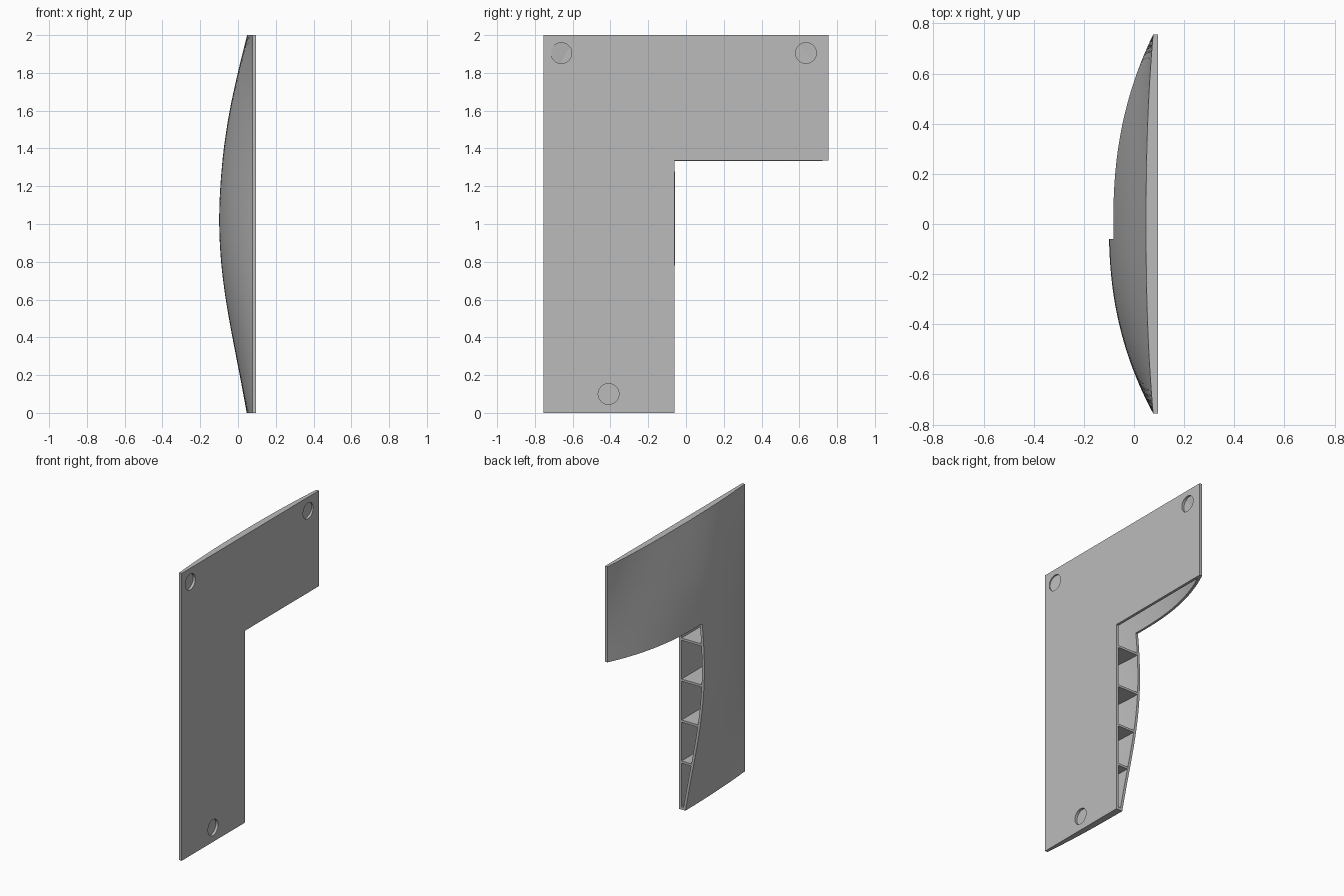
import bpy
import bmesh
import math

cube = bpy.data.objects.get("Cube")
if cube:
    bpy.data.objects.remove(cube)

grey = bpy.data.materials.new("plain grey")
grey.use_nodes = True
grey.diffuse_color = (0.5, 0.5, 0.5, 1)
grey.node_tree.nodes["Principled BSDF"].inputs["Base Color"].default_value = (0.5, 0.5, 0.5, 1)

# Main sizes: back plate span, inner corner of the L, wall thickness
HALF, TOP = 0.755, 2.0
LEG_Y, ARM_Z = -0.06, 1.335
BASE, FACE, WALL = 0.076, 0.095, 0.018
BULGE = [0.03, 0.067, 0.106, 0.141, 0.166, 0.176, 0.17, 0.151, 0.12, 0.077, 0.028]


def bulge(z):
    """Smooth bulge depth at height z."""
    n = len(BULGE) - 1
    s = min(max(z / TOP, 0), 1) * n
    i = min(int(s), n - 1)
    t = s - i
    b, c = BULGE[i], BULGE[i + 1]
    a = BULGE[i - 1] if i else 2 * b - c
    d = BULGE[i + 2] if i + 2 <= n else 2 * c - b
    return b + t / 2 * (c - a + t * (2 * a - 5 * b + 4 * c - d + t * (3 * (b - c) + d - a)))


def outer_x(y, z):
    return BASE - bulge(z) * (1 - min(abs(y) / HALF, 1) ** 2.3)


def steps(a, b, n):
    return [a + (b - a) * i / n for i in range(n + 1)]


def finish(bm, name, smooth=False):
    mesh = bpy.data.meshes.new(name)
    bm.to_mesh(mesh)
    bm.free()
    mesh.materials.append(grey)
    obj = bpy.data.objects.new(name, mesh)
    bpy.context.collection.objects.link(obj)
    if smooth:
        for p in mesh.polygons:
            p.use_smooth = True
    return obj


def prism(name, low, high):
    """Closed solid between two matching outlines."""
    bm = bmesh.new()
    a = [bm.verts.new(p) for p in low]
    b = [bm.verts.new(p) for p in high]
    bm.faces.new(a)
    bm.faces.new(b)
    for i in range(len(a)):
        j = (i + 1) % len(a)
        bm.faces.new((a[i], a[j], b[j], b[i]))
    bmesh.ops.recalc_face_normals(bm, faces=bm.faces[:])
    return finish(bm, name)


def cross_wall(name, z0, z1, y0, y1, inset):
    """Horizontal wall from the plate to the curved shell."""
    ys = steps(y0, y1, 32)

    def outline(z):
        edge = [(min(outer_x(y, z) + inset, BASE + 0.004), y, z) for y in ys]
        return edge + [(BASE + 0.006, y1, z), (BASE + 0.006, y0, z)]

    return prism(name, outline(z0), outline(z1))


# Flat L-shaped plate
corners = [(-HALF, 0), (LEG_Y, 0), (LEG_Y, ARM_Z), (HALF, ARM_Z), (HALF, TOP), (-HALF, TOP)]
plate = prism("flat_plate", [(BASE, y, z) for y, z in corners],
              [(FACE, y, z) for y, z in corners])

# Three round shallow pockets cut into the plate
cut_bm = bmesh.new()
for y, z in [(-0.66, 1.905), (0.635, 1.905), (-0.41, 0.1)]:
    ring = [cut_bm.verts.new((FACE - 0.0175, y + 0.055 * math.cos(a), z + 0.055 * math.sin(a)))
            for a in steps(0, math.tau, 40)[:-1]]
    disc = cut_bm.faces.new(ring)
    ext = bmesh.ops.extrude_face_region(cut_bm, geom=[disc], use_keep_orig=True)
    bmesh.ops.translate(cut_bm, vec=(0.05, 0, 0),
                        verts=[v for v in ext["geom"] if isinstance(v, bmesh.types.BMVert)])
bmesh.ops.recalc_face_normals(cut_bm, faces=cut_bm.faces[:])
cutter = finish(cut_bm, "pocket_cutter")
cutter.hide_render = True
cutter.hide_viewport = True
cut = plate.modifiers.new("pockets", "BOOLEAN")
cut.operation = "DIFFERENCE"
cut.solver = "EXACT"
cut.object = cutter

# Curved shell over the L footprint, thickened inward
bm = bmesh.new()
ys = steps(-HALF, LEG_Y, 24) + steps(LEG_Y, HALF, 28)[1:]
zs = steps(0, ARM_Z, 36) + steps(ARM_Z, TOP, 18)[1:]
grid = {}


def vert(y, z):
    if (y, z) not in grid:
        grid[y, z] = bm.verts.new((outer_x(y, z), y, z))
    return grid[y, z]


for y0, y1 in zip(ys, ys[1:]):
    for z0, z1 in zip(zs, zs[1:]):
        if y1 <= LEG_Y + 0.001 or z0 >= ARM_Z - 0.001:
            bm.faces.new((vert(y0, z0), vert(y0, z1), vert(y1, z1), vert(y1, z0)))
shell = finish(bm, "curved_shell", smooth=True)
thick = shell.modifiers.new("thickness", "SOLIDIFY")
thick.thickness = WALL
thick.offset = -1
split = shell.modifiers.new("sharp_edges", "EDGE_SPLIT")
split.split_angle = math.radians(40)

# Closed ends at the top and bottom
cross_wall("top_wall", TOP - WALL, TOP, -HALF, HALF, 0.001)
cross_wall("bottom_wall", 0, WALL, -HALF, LEG_Y, 0.001)

# Evenly spaced ribs inside the hollow
for i in range(6):
    z = 0.33 + 0.285 * i
    end = LEG_Y if z < ARM_Z else HALF
    cross_wall("rib_%d" % (i + 1), z - 0.008, z + 0.008, -HALF, end, 0.009)
